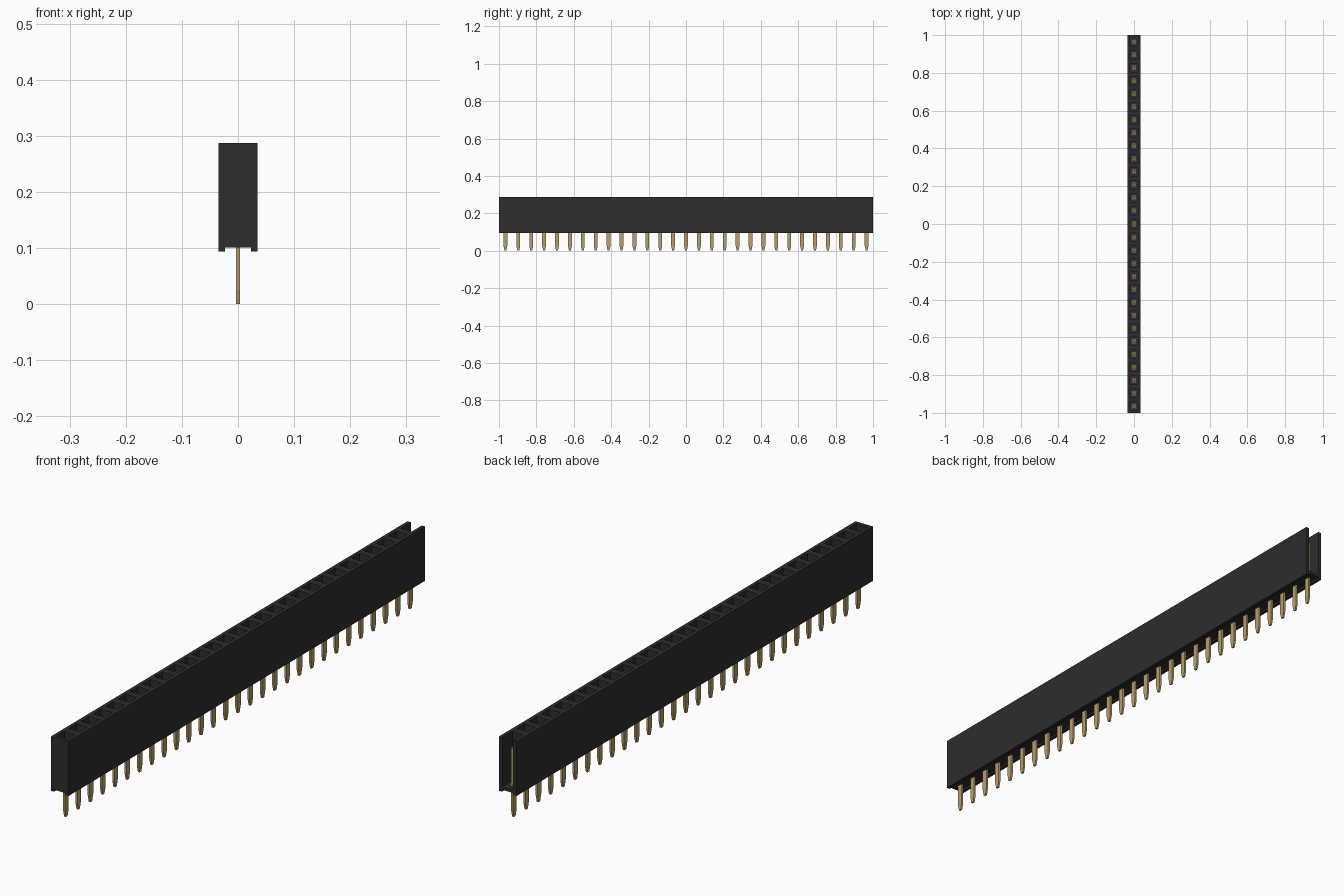
import bpy
import bmesh

if "Cube" in bpy.data.objects:
    bpy.data.objects.remove(bpy.data.objects["Cube"])

COUNT = 29
PITCH = 2 / COUNT
HALF_W = 0.0345           # half width of the housing
CAVITY_X = 0.0215         # half width of each socket
CAVITY_Y = 0.022          # half length of each socket
TOP, RAIL_BOTTOM, UNDERSIDE, FLOOR = 0.287, 0.094, 0.101, 0.112
centres = [-1 + PITCH * (i + 0.5) for i in range(COUNT)]


def material(name, colour, roughness):
    mat = bpy.data.materials.new(name)
    mat.use_nodes = True
    mat.diffuse_color = colour
    node = mat.node_tree.nodes["Principled BSDF"]
    node.inputs["Base Color"].default_value = colour
    node.inputs["Roughness"].default_value = roughness
    return mat


def add_box(bm, x, y, z, tip=(1, 1)):
    """Box from (min, max) ranges; tip scales the lower end about its middle."""
    mx, my = sum(x) / 2, sum(y) / 2
    rings = []
    for height, (sx, sy) in ((z[0], tip), (z[1], (1, 1))):
        rings.append([bm.verts.new((mx + (x[a] - mx) * sx, my + (y[b] - my) * sy, height))
                      for a, b in ((0, 0), (1, 0), (1, 1), (0, 1))])
    low, high = rings
    bm.faces.new(low[::-1])
    bm.faces.new(high)
    for i in range(4):
        j = (i + 1) % 4
        bm.faces.new((low[i], low[j], high[j], high[i]))


def finish(bm, name, mat):
    mesh = bpy.data.meshes.new(name)
    bm.to_mesh(mesh)
    bm.free()
    mesh.materials.append(mat)
    obj = bpy.data.objects.new(name, mesh)
    bpy.context.collection.objects.link(obj)
    return obj


black = material("black plastic", (0.026, 0.026, 0.026, 1), 0.6)
gold = material("gold metal", (0.50, 0.35, 0.14, 1), 0.4)

# Long side walls, reaching below the floor as rails
bm = bmesh.new()
for side in (-1, 1):
    inner, outer = side * CAVITY_X, side * HALF_W
    add_box(bm, sorted((inner, outer)), (-1, 1), (UNDERSIDE, TOP))
    add_box(bm, sorted((side * 0.023, outer)), (-1, 1), (RAIL_BOTTOM, UNDERSIDE))
finish(bm, "side_walls", black)

# Socket floor
bm = bmesh.new()
add_box(bm, (-CAVITY_X, CAVITY_X), (-1, 1), (UNDERSIDE, FLOOR))
finish(bm, "socket_floor", black)

# Front wall and dividers; the back socket stays open at its end
bm = bmesh.new()
start = -1
for c in centres:
    add_box(bm, (-CAVITY_X, CAVITY_X), (start, c - CAVITY_Y), (FLOOR, TOP))
    start = c + CAVITY_Y
finish(bm, "dividers", black)

# Flat pins with tapered tips, and the contacts inside the sockets
pins, contacts = bmesh.new(), bmesh.new()
for c in centres:
    across, along = (-0.004, 0.004), (c - 0.010, c + 0.010)
    add_box(pins, across, along, (0.025, FLOOR))
    add_box(pins, across, along, (0, 0.025), tip=(0.8, 0.5))
    add_box(contacts, across, along, (FLOOR, 0.245))
    add_box(contacts, (-0.009, 0.009), (c - 0.012, c + 0.012), (FLOOR, FLOOR + 0.006))
finish(pins, "pins", gold)
finish(contacts, "contacts", gold)
